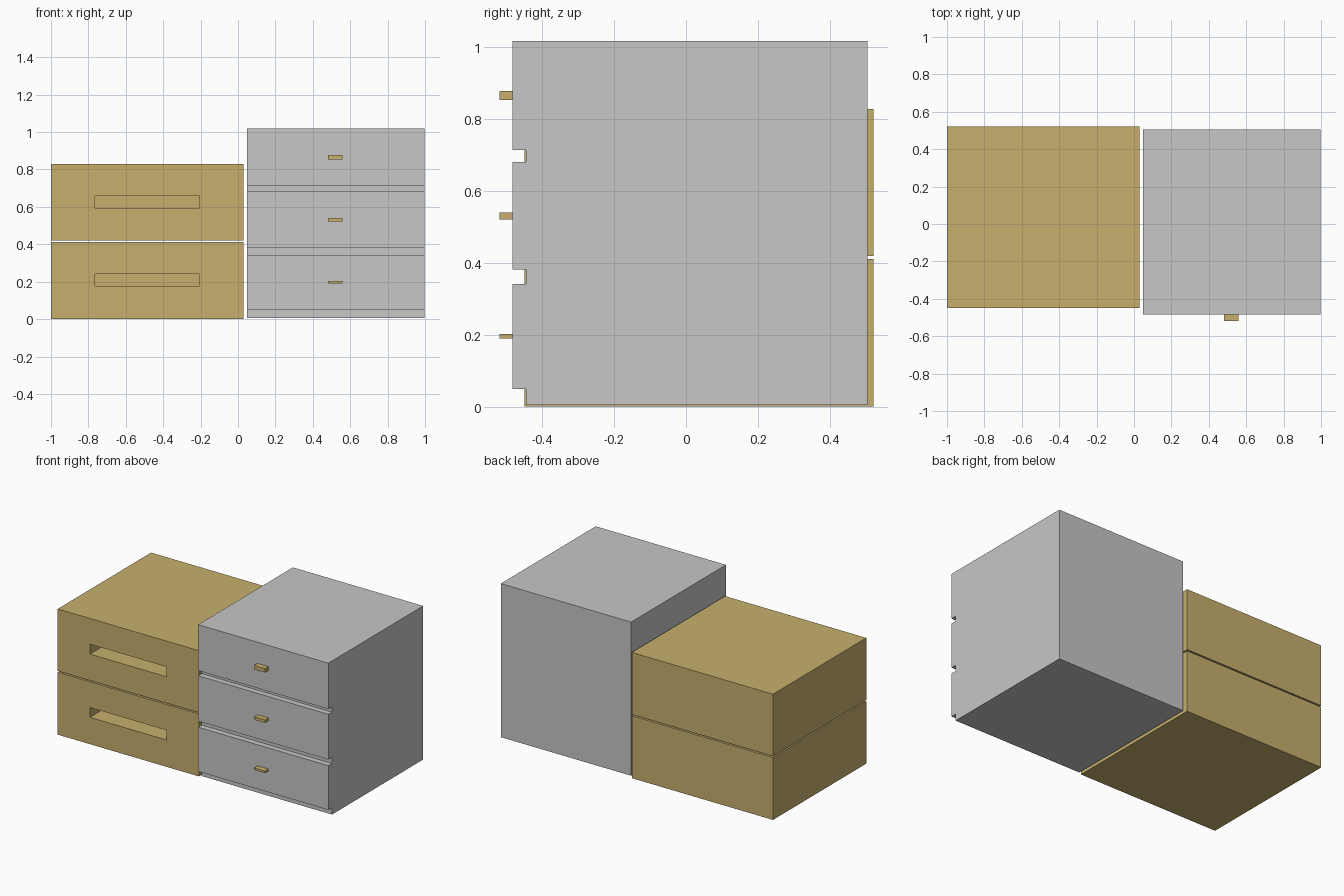
import bpy, bmesh
from mathutils import Vector

if "Cube" in bpy.data.objects:
    bpy.data.objects.remove(bpy.data.objects["Cube"])


def material(name, rgb):
    m = bpy.data.materials.new(name)
    m.diffuse_color = (*rgb, 1.0)
    m.use_nodes = True
    m.node_tree.nodes["Principled BSDF"].inputs["Base Color"].default_value = m.diffuse_color
    return m


WOOD = material("tan_wood", (0.57, 0.43, 0.155))
GREY = material("light_grey", (0.57, 0.57, 0.57))


def finish(bm, name, mat):
    bmesh.ops.recalc_face_normals(bm, faces=bm.faces[:])
    mesh = bpy.data.meshes.new(name)
    bm.to_mesh(mesh)
    bm.free()
    mesh.materials.append(mat)
    obj = bpy.data.objects.new(name, mesh)
    bpy.context.collection.objects.link(obj)
    return obj


def box_mesh(lo, hi):
    bm = bmesh.new()
    bmesh.ops.create_cube(bm, size=1)
    lo, hi = Vector(lo), Vector(hi)
    for v in bm.verts:
        v.co = Vector([lo[i] if v.co[i] < 0 else hi[i] for i in range(3)])
    bm.normal_update()
    return bm


def pocket_drawer(name, z0, z1, slot_z0, slot_z1):
    """Solid drawer with a recessed grip slot in its front face."""
    front_y, depth = -0.45, 0.15
    bm = box_mesh((-1.0, front_y, z0), (0.03, 0.522, z1))
    front = min(bm.faces, key=lambda f: f.calc_center_median().y)
    # Frame around the slot
    bmesh.ops.inset_region(bm, faces=[front], thickness=0.02)
    mid = front.calc_center_median()
    for v in front.verts:
        v.co = (-0.765 if v.co.x < mid.x else -0.205, front_y,
                slot_z0 if v.co.z < mid.z else slot_z1)
    # Push the slot inwards
    pushed = bmesh.ops.extrude_discrete_faces(bm, faces=[front])["faces"][0]
    for v in pushed.verts:
        v.co.y += depth
    finish(bm, name, WOOD)


# Two wide drawers stacked on the left
pocket_drawer("lower_wide_drawer", 0.0, 0.411, 0.177, 0.241)
pocket_drawer("upper_wide_drawer", 0.42, 0.829, 0.594, 0.659)

# Tall cabinet on the right: side profile with grip grooves, extruded along x
FRONT, GROOVE, BACK = -0.483, -0.445, 0.505
BOTTOM, TOP = 0.005, 1.018
profile = [(BACK, TOP), (BACK, BOTTOM), (GROOVE, BOTTOM), (GROOVE, 0.05), (FRONT, 0.05)]
for z0, z1 in ((0.342, 0.382), (0.681, 0.715)):
    profile += [(FRONT, z0), (GROOVE, z0), (GROOVE, z1), (FRONT, z1)]
profile.append((FRONT, TOP))

bm = bmesh.new()
side = bm.faces.new([bm.verts.new((0.047, y, z)) for y, z in profile])
ext = bmesh.ops.extrude_face_region(bm, geom=[side], use_keep_orig=True)["geom"]
for v in ext:
    if isinstance(v, bmesh.types.BMVert):
        v.co.x = 0.997
finish(bm, "tall_cabinet", GREY)

# Small pull knobs on the cabinet fronts
for name, z0, z1 in (("lower", 0.19, 0.203), ("middle", 0.521, 0.54), ("upper", 0.853, 0.878)):
    finish(box_mesh((0.48, -0.519, z0), (0.56, FRONT, z1)), name + "_knob", WOOD)
